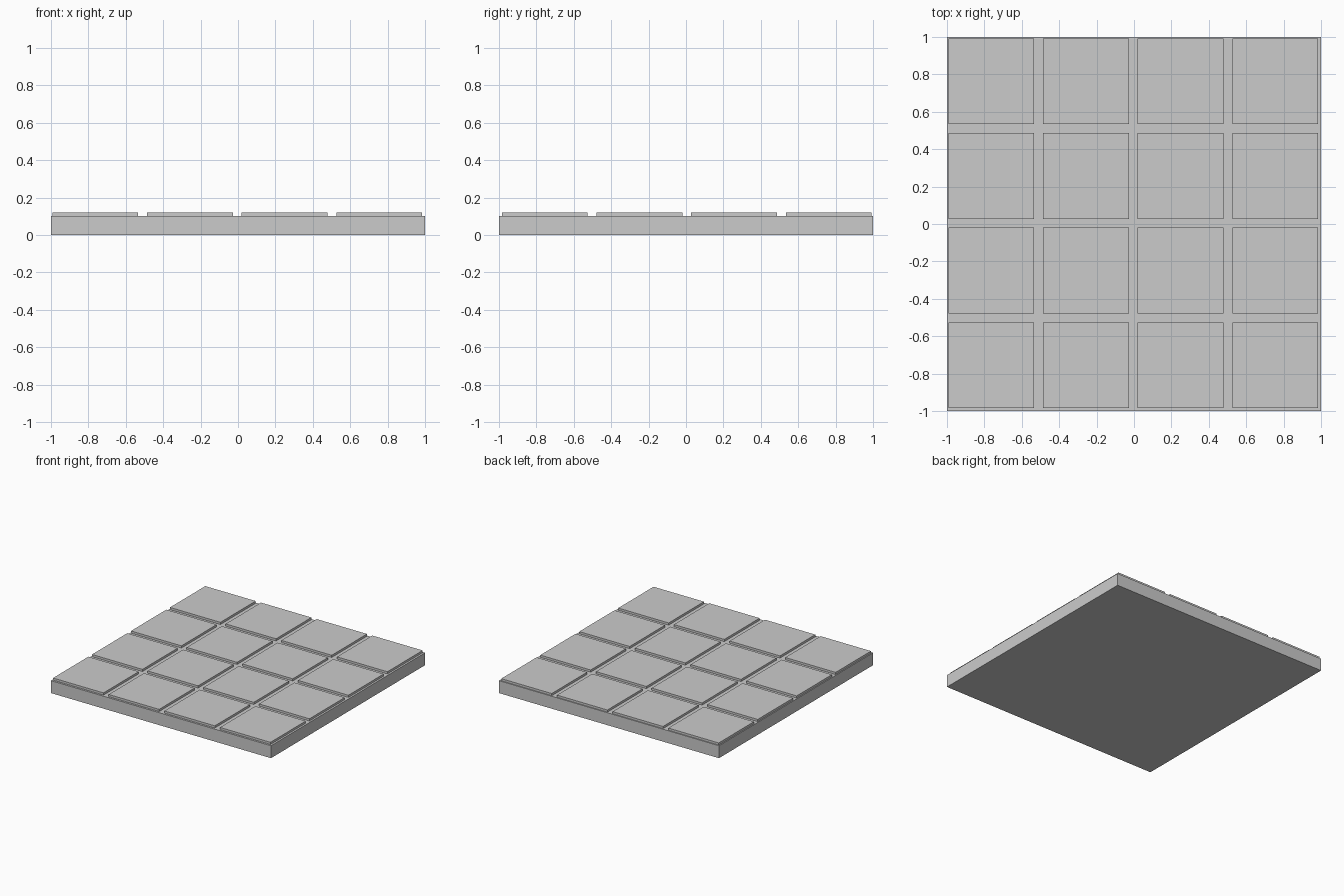
import bpy

if "Cube" in bpy.data.objects:
    bpy.data.objects.remove(bpy.data.objects["Cube"])


def box(name, x, y, z0, z1, size):
    """Square flat box centred on x, y between heights z0 and z1."""
    bpy.ops.mesh.primitive_cube_add(size=1, location=(x, y, (z0 + z1) / 2))
    ob = bpy.context.object
    ob.name = name
    ob.scale = (size, size, z1 - z0)
    bpy.ops.object.transform_apply(location=False, rotation=False, scale=True)
    return ob


# Base slab
box("base_slab", 0, 0, 0, 0.102, 2.0)

# Four by four raised tiles, the grid sitting slightly off centre
PITCH, TILE = 0.506, 0.458
for row in range(4):
    for col in range(4):
        x = -0.004 + (col - 1.5) * PITCH
        y = 0.004 + (row - 1.5) * PITCH
        box(f"tile_{row + 1}_{col + 1}", x, y, 0.102, 0.12, TILE)
